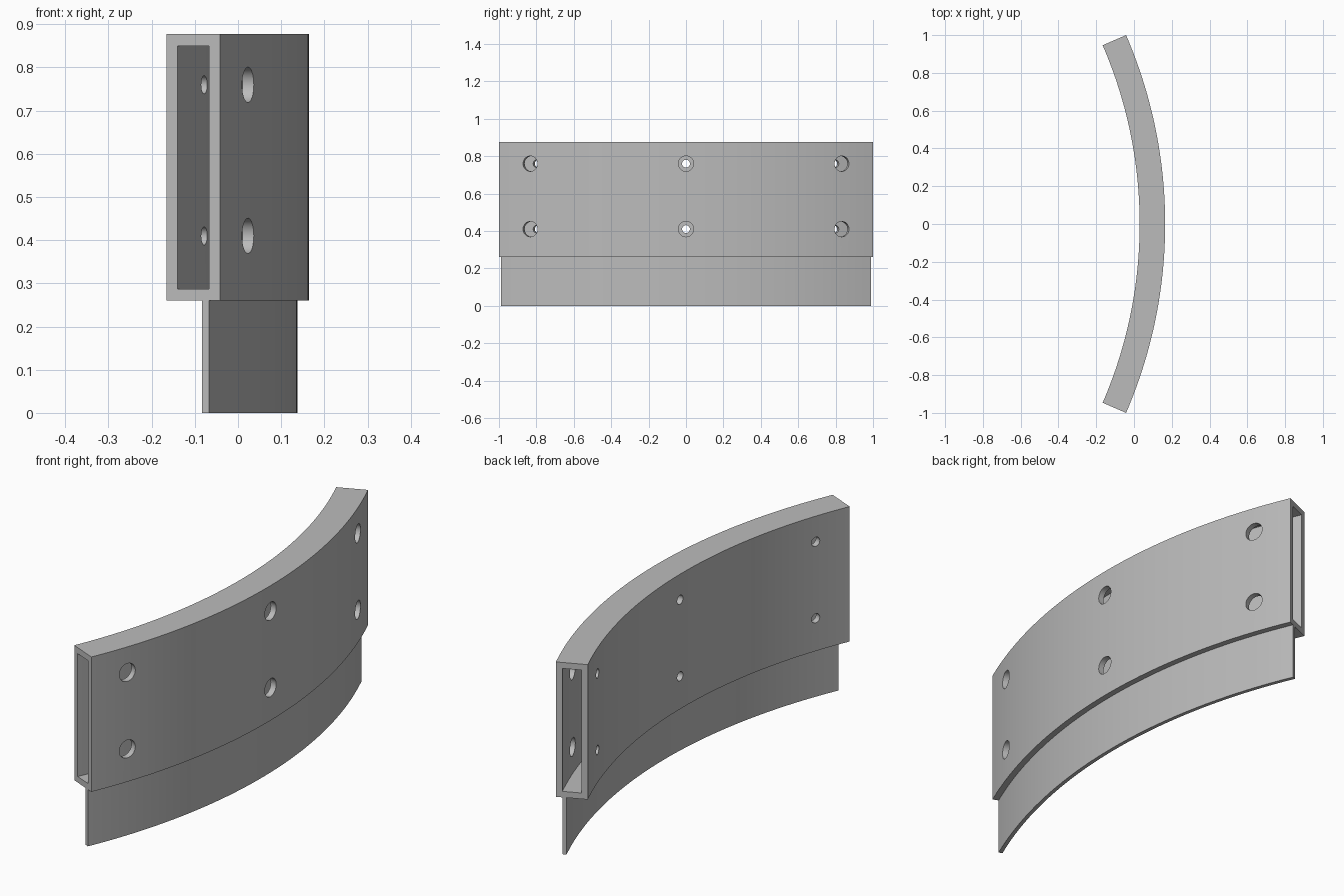
import bpy, bmesh, math
from mathutils import Matrix, Vector

if "Cube" in bpy.data.objects:
    bpy.data.objects.remove(bpy.data.objects["Cube"], do_unlink=True)

R_OUT, R_IN, WALL = 2.519, 2.384, 0.0275
CENTRE_X = 0.165 - R_OUT
HALF = math.asin(1 / R_OUT)
SEGMENTS = 64
Z_LOW, Z_TOP = 0.26, 0.877

grey = bpy.data.materials.new("plain grey")
grey.use_nodes = True
grey.diffuse_color = (0.5, 0.5, 0.5, 1)
grey.node_tree.nodes["Principled BSDF"].inputs["Base Color"].default_value = (0.5, 0.5, 0.5, 1)


def finish(name, bm):
    bmesh.ops.recalc_face_normals(bm, faces=bm.faces)
    mesh = bpy.data.meshes.new(name)
    bm.to_mesh(mesh)
    bm.free()
    mesh.materials.append(grey)
    obj = bpy.data.objects.new(name, mesh)
    bpy.context.collection.objects.link(obj)
    return obj


def rect(r0, r1, z0, z1):
    return [(r0, z0), (r1, z0), (r1, z1), (r0, z1)]


def sweep(name, loops):
    """Sweep one rectangle, or an outer and inner pair, along the arc."""
    bm = bmesh.new()
    rings = []
    for i in range(SEGMENTS + 1):
        a = HALF * (2 * i / SEGMENTS - 1)
        rings.append([[bm.verts.new((CENTRE_X + r * math.cos(a), r * math.sin(a), z))
                       for r, z in loop] for loop in loops])
    for a, b in zip(rings, rings[1:]):
        for p, q in zip(a, b):
            for k in range(4):
                n = (k + 1) % 4
                bm.faces.new((p[k], p[n], q[n], q[k]))
    for end in (rings[0], rings[-1]):
        if len(loops) == 1:
            bm.faces.new(end[0])
        else:
            for k in range(4):
                n = (k + 1) % 4
                bm.faces.new((end[0][k], end[0][n], end[1][n], end[1][k]))
    return finish(name, bm)


# Curved hollow box and the thin skirt below it
box = sweep("curved_box", [rect(R_IN, R_OUT, Z_LOW, Z_TOP),
                           rect(R_IN + WALL, R_OUT - WALL, Z_LOW + WALL, Z_TOP - WALL)])
skirt = sweep("lower_skirt", [rect(R_OUT - WALL - 0.0175, R_OUT - WALL, 0, Z_LOW)])

# Radial bolt holes: wide in the outer wall, narrow in the inner wall
bm = bmesh.new()
for angle in (-0.337, 0, 0.337):
    for z in (0.41, 0.76):
        for radius, r in ((0.041, R_OUT - WALL / 2), (0.021, R_IN + WALL / 2)):
            place = (Matrix.Translation(Vector((CENTRE_X, 0, z)))
                     @ Matrix.Rotation(angle, 4, "Z")
                     @ Matrix.Translation(Vector((r, 0, 0)))
                     @ Matrix.Rotation(math.pi / 2, 4, "Y"))
            bmesh.ops.create_cone(bm, cap_ends=True, segments=32, radius1=radius,
                                  radius2=radius, depth=0.06, matrix=place)
cutter = finish("hole_cutter", bm)
cutter.hide_render = True
cut = box.modifiers.new("bolt_holes", "BOOLEAN")
cut.operation, cut.solver, cut.object = "DIFFERENCE", "EXACT", cutter
bpy.context.view_layer.objects.active = box
bpy.ops.object.modifier_apply(modifier=cut.name)
bpy.data.objects.remove(cutter, do_unlink=True)

# Smooth curves with crisp edges
bpy.ops.object.select_all(action="DESELECT")
for obj in (box, skirt):
    obj.select_set(True)
bpy.context.view_layer.objects.active = box
bpy.ops.object.shade_smooth_by_angle(angle=math.radians(30))
